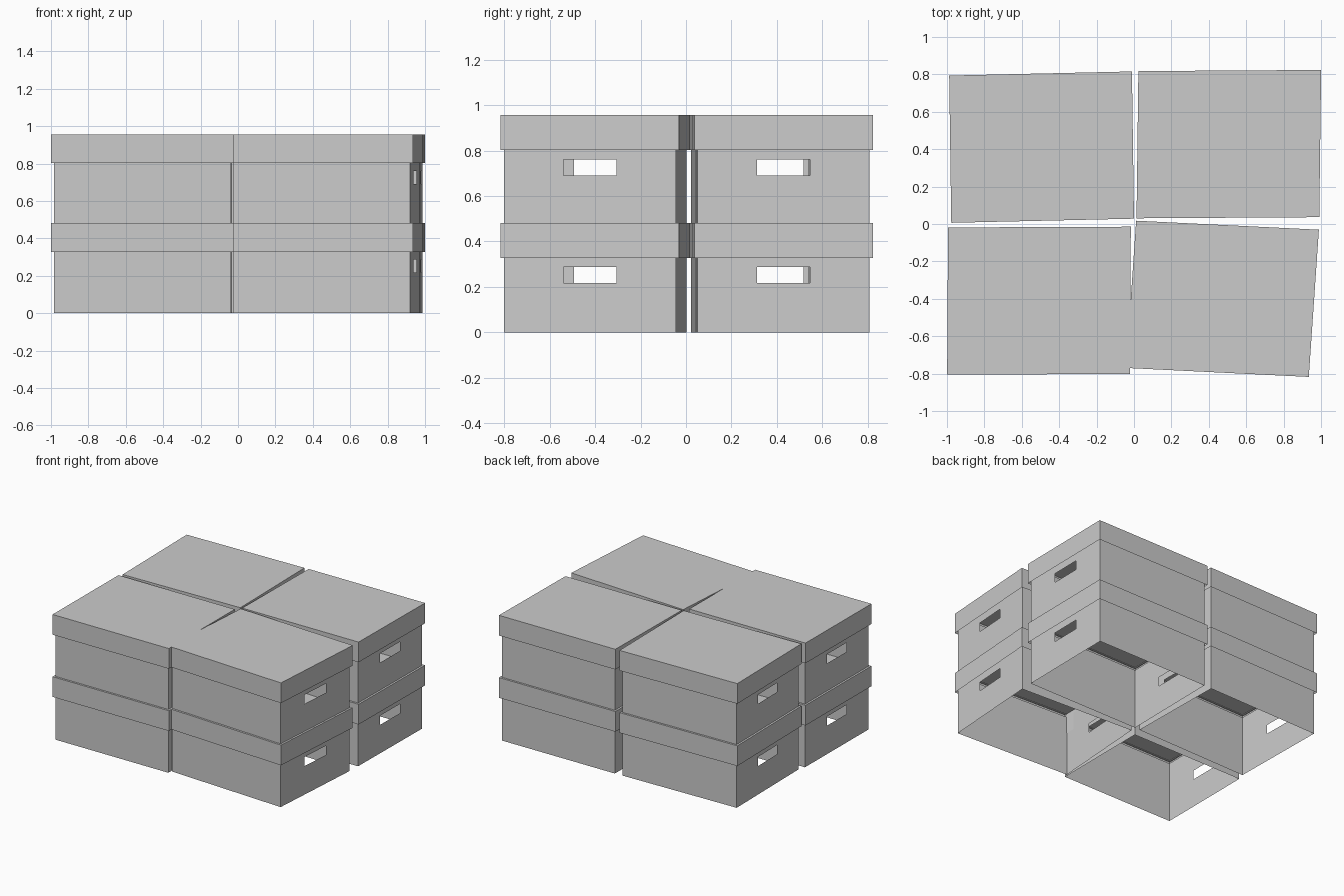
import bpy
import bmesh
from mathutils import Matrix, Vector

cube = bpy.data.objects.get("Cube")
if cube:
    bpy.data.objects.remove(cube, do_unlink=True)

# One card colour
card = bpy.data.materials.new("light_grey_card")
card.use_nodes = True
GREY = (0.6, 0.6, 0.6, 1)
card.diffuse_color = GREY
card.node_tree.nodes["Principled BSDF"].inputs["Base Color"].default_value = GREY

WIDTH, DEPTH = 0.977, 0.787      # lid footprint
INSET = 0.015                    # body sits inside the lid
LID_LOW, LID_TOP = 0.328, 0.482
BODY_TOP = 0.46
PITCH = 0.474                    # height step between layers
HOLE_HALF, HOLE_LOW, HOLE_HIGH = 0.117, 0.217, 0.287


def finish(bm, name, matrix):
    bmesh.ops.remove_doubles(bm, verts=bm.verts, dist=1e-5)
    bmesh.ops.recalc_face_normals(bm, faces=bm.faces)
    mesh = bpy.data.meshes.new(name)
    bm.to_mesh(mesh)
    bm.free()
    mesh.transform(matrix)
    mesh.materials.append(card)
    obj = bpy.data.objects.new(name, mesh)
    bpy.context.collection.objects.link(obj)


def face(bm, points):
    bm.faces.new([bm.verts.new(p) for p in points])


def rect_x(x, half, low, high):
    """Corners of an upright rectangle facing along x."""
    return [Vector((x, y, z)) for y, z in
            ((-half, low), (half, low), (half, high), (-half, high))]


def make_body(name, matrix):
    # Open sleeve, with a hand hole cut in each end wall
    bm = bmesh.new()
    hx, hy = WIDTH / 2 - INSET, DEPTH / 2 - INSET
    for side in (-1, 1):
        outer = rect_x(side * hx, hy, 0, BODY_TOP)
        hole = rect_x(side * hx, HOLE_HALF, HOLE_LOW, HOLE_HIGH)
        for i in range(4):
            j = (i + 1) % 4
            face(bm, (outer[i], outer[j], hole[j], hole[i]))
        y = side * hy
        face(bm, ((-hx, y, 0), (hx, y, 0), (hx, y, BODY_TOP), (-hx, y, BODY_TOP)))
    finish(bm, name, matrix)


def make_lid(name, matrix):
    # Box without its underside
    bm = bmesh.new()
    size = Matrix.Diagonal((WIDTH, DEPTH, LID_TOP - LID_LOW, 1))
    middle = Matrix.Translation((0, 0, (LID_TOP + LID_LOW) / 2))
    bmesh.ops.create_cube(bm, size=1, matrix=middle @ size)
    bm.normal_update()
    under = [f for f in bm.faces if f.normal.z < -0.5]
    bmesh.ops.delete(bm, geom=under, context="FACES_ONLY")
    finish(bm, name, matrix)


# Four slightly skewed stacks: centre x, centre y, rise across x, drift across y
stacks = {
    "front_right": (-0.508, -0.410, 0.004, 0.005),
    "front_left": (0.473, -0.400, -0.048, 0.054),
    "back_right": (-0.494, 0.411, 0.022, -0.011),
    "back_left": (0.507, 0.427, 0.006, 0.010),
}
for place, (cx, cy, rise, drift) in stacks.items():
    for layer, level in enumerate(("lower", "upper")):
        matrix = Matrix((
            (1, drift / DEPTH, 0, cx),
            (rise / WIDTH, 1, 0, cy),
            (0, 0, 1, layer * PITCH),
            (0, 0, 0, 1),
        ))
        make_body(f"{place}_{level}_box_body", matrix)
        make_lid(f"{place}_{level}_box_lid", matrix)
